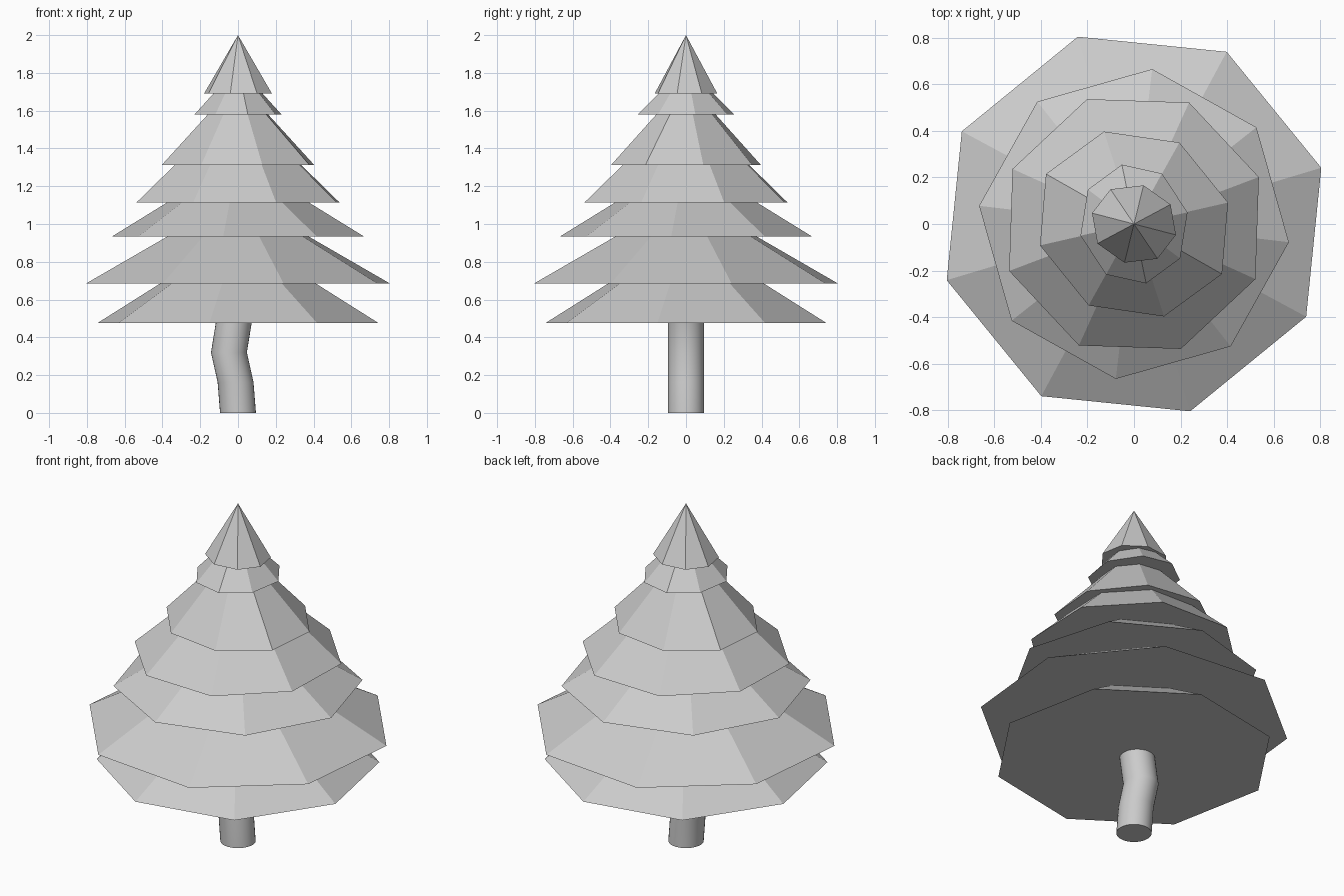
import bpy
import bmesh
from math import cos, sin, pi, radians

if "Cube" in bpy.data.objects:
    bpy.data.objects.remove(bpy.data.objects["Cube"])


def finish(bm, name):
    bmesh.ops.recalc_face_normals(bm, faces=bm.faces)
    mesh = bpy.data.meshes.new(name)
    bm.to_mesh(mesh)
    bm.free()
    obj = bpy.data.objects.new(name, mesh)
    bpy.context.collection.objects.link(obj)
    return obj


def regular(radius, degrees):
    """Half of an octagon's corners, first one at the given angle."""
    return [(radius * cos(radians(degrees + 45 * i)),
             radius * sin(radians(degrees + 45 * i))) for i in range(4)]


def tier(name, half, base, tip):
    """Closed eight-sided pyramid; the other half is the half turned by 180 degrees."""
    bm = bmesh.new()
    corners = half + [(-x, -y) for x, y in half]
    ring = [bm.verts.new((x, y, base)) for x, y in corners]
    apex = bm.verts.new((0, 0, tip))
    bm.faces.new(ring)
    for i in range(8):
        bm.faces.new((ring[i], ring[(i + 1) % 8], apex))
    return finish(bm, name)


# Branch tiers, bottom to top: the upper three are slightly irregular
tiers = [
    (regular(0.76, -11.5), 0.475, 0.945),
    (regular(0.84, 16.7), 0.685, 1.15),
    (regular(0.67, -6.7), 0.935, 1.345),
    (regular(0.573, 20.6), 1.115, 1.64),
    ([(0.404, 0.092), (0.195, 0.35), (-0.129, 0.397), (-0.378, 0.215)], 1.312, 1.755),
    ([(0.23, 0.05), (0.12, 0.217), (-0.052, 0.255), (-0.198, 0.148)], 1.58, 1.835),
    ([(0.18, -0.047), (0.157, 0.084), (0.041, 0.166), (-0.101, 0.149)], 1.69, 2.0),
]
for n, (half, base, tip) in enumerate(tiers, 1):
    tier(f"branch_tier_{n}", half, base, tip)

# Crooked trunk: horizontal rings along a bent path of (x, z)
path = [(0, 0), (-0.013, 0.163), (-0.048, 0.32), (-0.022, 0.48), (-0.012, 0.54)]
SIDES, R = 32, 0.095
bm = bmesh.new()
rings = [[bm.verts.new((cx + R * cos(2 * pi * i / SIDES), R * sin(2 * pi * i / SIDES), z))
          for i in range(SIDES)] for cx, z in path]
for low, high in zip(rings, rings[1:]):
    for i in range(SIDES):
        j = (i + 1) % SIDES
        bm.faces.new((low[i], low[j], high[j], high[i]))
bm.faces.new(rings[0])
bm.faces.new(rings[-1])
trunk = finish(bm, "trunk")
bpy.context.view_layer.objects.active = trunk
trunk.select_set(True)
bpy.ops.object.shade_smooth_by_angle(angle=radians(40))
